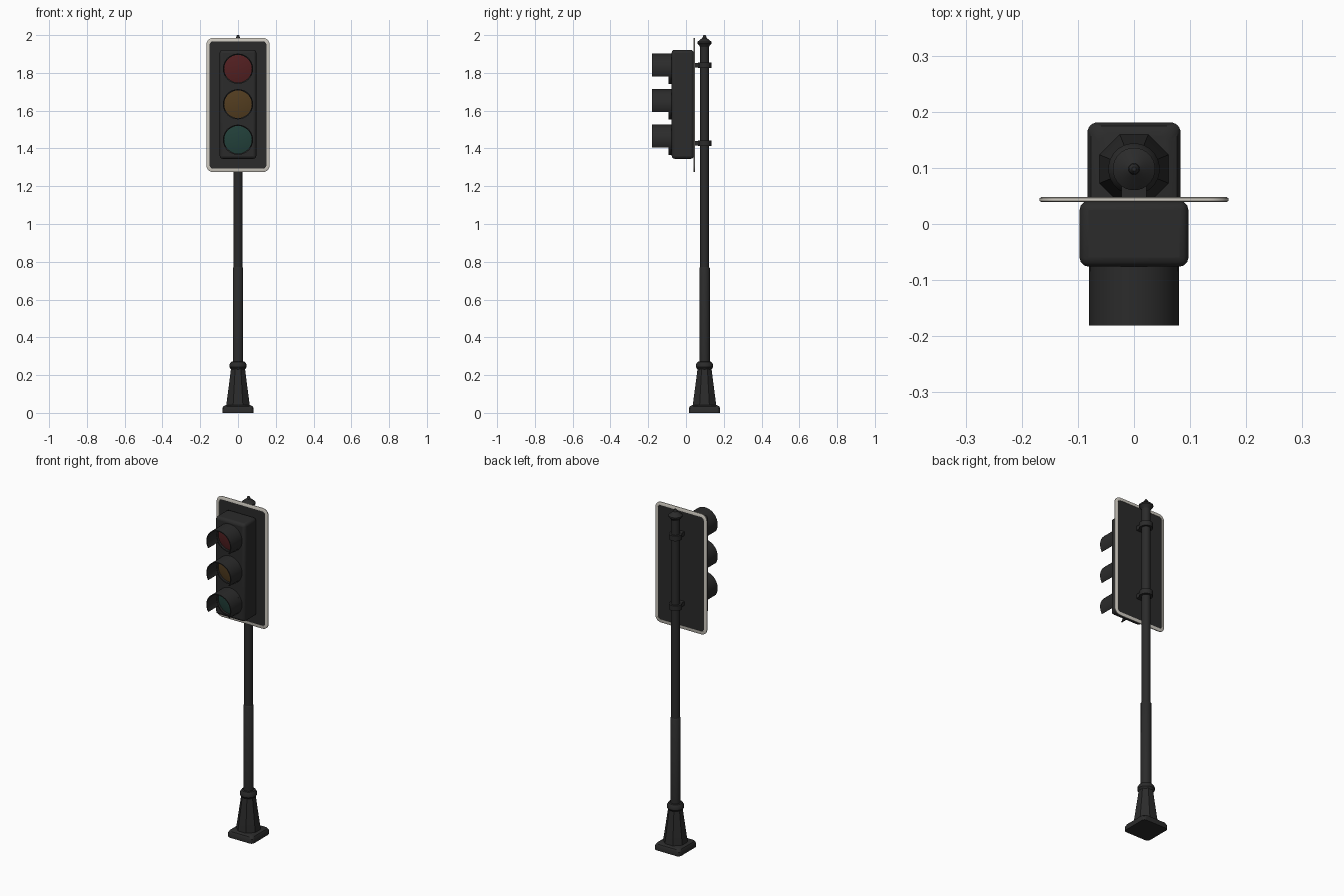
import bpy, bmesh, math
from mathutils import Vector

if "Cube" in bpy.data.objects:
    bpy.data.objects.remove(bpy.data.objects["Cube"])

PY = 0.098          # pole axis, y
LAMPS = (1.822, 1.634, 1.446)


def material(name, rgb):
    m = bpy.data.materials.new(name)
    m.diffuse_color = (*rgb, 1)
    m.use_nodes = True
    m.node_tree.nodes["Principled BSDF"].inputs["Base Color"].default_value = m.diffuse_color
    return m


BLACK = material("black paint", (0.024, 0.024, 0.024))
WHITE = material("pale rim", (0.62, 0.59, 0.53))
RED = material("red glass", (0.085, 0.014, 0.015))
AMBER = material("amber glass", (0.085, 0.046, 0.014))
GREEN = material("green glass", (0.016, 0.051, 0.042))


def finish(name, bm, mat, angle=35, bevel=0, segments=3):
    bmesh.ops.remove_doubles(bm, verts=bm.verts, dist=1e-5)
    bmesh.ops.recalc_face_normals(bm, faces=bm.faces)
    me = bpy.data.meshes.new(name)
    bm.to_mesh(me)
    bm.free()
    ob = bpy.data.objects.new(name, me)
    bpy.context.collection.objects.link(ob)
    me.materials.append(mat)
    if bevel:
        mod = ob.modifiers.new("bevel", 'BEVEL')
        mod.width, mod.segments = bevel, segments
    bpy.ops.object.select_all(action='DESELECT')
    ob.select_set(True)
    bpy.context.view_layer.objects.active = ob
    bpy.ops.object.shade_smooth_by_angle(angle=math.radians(angle))
    return ob


def skin(bm, loops, closed=False, caps=True):
    """Join equal-length point loops with quads."""
    rows = [[bm.verts.new(p) for p in l] for l in loops]
    n = len(rows[0])
    pairs = list(zip(rows, rows[1:])) + ([(rows[-1], rows[0])] if closed else [])
    for a, b in pairs:
        for i in range(n):
            j = (i + 1) % n
            bm.faces.new((a[i], a[j], b[j], b[i]))
    if caps and not closed:
        bm.faces.new(rows[0])
        bm.faces.new(rows[-1])


def turned(name, profile, sides=24, mat=BLACK, angle=35):
    """Upright lathe around the pole axis; profile is (radius, z)."""
    bm = bmesh.new()
    off = math.pi / sides
    skin(bm, [[(r * math.cos(off + 2 * math.pi * i / sides),
                PY + r * math.sin(off + 2 * math.pi * i / sides), z)
               for i in range(sides)] for r, z in profile])
    return finish(name, bm, mat, angle)


def turned_front(name, profile, zc, mat, sides=32):
    """Lathe along y; profile is (radius, y)."""
    bm = bmesh.new()
    skin(bm, [[(r * math.cos(2 * math.pi * i / sides), y,
                zc + r * math.sin(2 * math.pi * i / sides))
               for i in range(sides)] for r, y in profile])
    return finish(name, bm, mat)


def box(name, lo, hi, bevel=0, segments=3):
    bm = bmesh.new()
    bmesh.ops.create_cube(bm, size=1)
    lo, hi = Vector(lo), Vector(hi)
    for v in bm.verts:
        v.co = (lo + hi) / 2 + v.co * (hi - lo)
    return finish(name, bm, BLACK, 35, bevel, segments)


def round_rect(hx, z0, z1, r, y, steps=6):
    pts = []
    for k, (cx, cz) in enumerate(((hx - r, z1 - r), (r - hx, z1 - r),
                                  (r - hx, z0 + r), (hx - r, z0 + r))):
        for s in range(steps + 1):
            a = math.pi / 2 * (k + s / steps)
            pts.append((cx + r * math.cos(a), y, cz + r * math.sin(a)))
    return pts


# Square plinth with sloped shoulders and rounded corners
bm = bmesh.new()
skin(bm, [[(x, PY + z, h) for x, _, z in round_rect(s, -s, s, 0.018, 0)]
          for s, h in ((0.083, 0), (0.083, 0.024), (0.077, 0.035), (0.062, 0.042))])
finish("plinth", bm, BLACK)

# Faceted pedestal and its collar
turned("pedestal", [(0.067, 0.036), (0.066, 0.05), (0.056, 0.12),
                    (0.046, 0.19), (0.040, 0.235)], 8, angle=25)
turned("collar", [(0.037, 0.230), (0.046, 0.242), (0.046, 0.256),
                  (0.037, 0.270), (0.028, 0.272)])

# Two-stage pole and finial
turned("lower_pole", [(0.028, 0.25), (0.028, 0.766), (0.024, 0.772)])
turned("upper_pole", [(0.024, 0.76), (0.024, 1.95)])
turned("finial", [(0.024, 1.938), (0.030, 1.948), (0.038, 1.956), (0.038, 1.964),
                  (0.026, 1.974), (0.010, 1.986), (0.009, 1.994), (0.004, 2.0)])

# Clamps holding the backboard
for i, z in enumerate((1.84, 1.428)):
    turned(f"clamp_{i}", [(0.024, z - 0.015), (0.036, z - 0.015),
                          (0.036, z + 0.015), (0.024, z + 0.015)])
    box(f"clamp_arm_{i}", (-0.022, 0.042, z - 0.012), (0.022, 0.085, z + 0.012))

# Backboard panel and pale rim
bm = bmesh.new()
skin(bm, [round_rect(0.151, 1.292, 1.968, 0.024, y) for y in (0.041, 0.046)])
finish("backboard", bm, BLACK)
bm = bmesh.new()
skin(bm, [round_rect(0.168 - d, 1.275 + d, 1.985 - d, 0.036 - d, y) for d, y in
          ((0, 0.041), (0, 0.046), (0.003, 0.048), (0.018, 0.048),
           (0.018, 0.039), (0.003, 0.039))], closed=True)
finish("backboard_rim", bm, WHITE)

# Lamp housing
box("housing", (-0.097, -0.076, 1.345), (0.097, 0.041, 1.922), 0.016)

# Lamp collars, glass and hoods
for zc, mat, tag in zip(LAMPS, (RED, AMBER, GREEN), ("red", "amber", "green")):
    bm = bmesh.new()
    ring = [(0.080, -0.070), (0.080, -0.092), (0.073, -0.092), (0.073, -0.070)]
    skin(bm, [[(r * math.cos(math.tau * i / 32), y, zc + r * math.sin(math.tau * i / 32))
               for i in range(32)] for r, y in ring], closed=True)
    finish(f"{tag}_collar", bm, BLACK)
    turned_front(f"{tag}_glass", [(0.074, -0.074), (0.074, -0.079), (0.055, -0.083),
                                  (0.028, -0.086), (0.004, -0.087)], zc, mat)
    # Hood: arc open at the bottom, cut just below the lamp centre
    bm = bmesh.new()
    start, steps = math.radians(-31), 28
    loops = []
    for s in range(steps + 1):
        a = start + (math.pi - 2 * start) * s / steps
        loops.append([(r * math.cos(a), y, zc + r * math.sin(a)) for r, y in
                      ((0.080, -0.085), (0.080, -0.181), (0.075, -0.181), (0.075, -0.085))])
    skin(bm, loops)
    finish(f"{tag}_hood", bm, BLACK)
